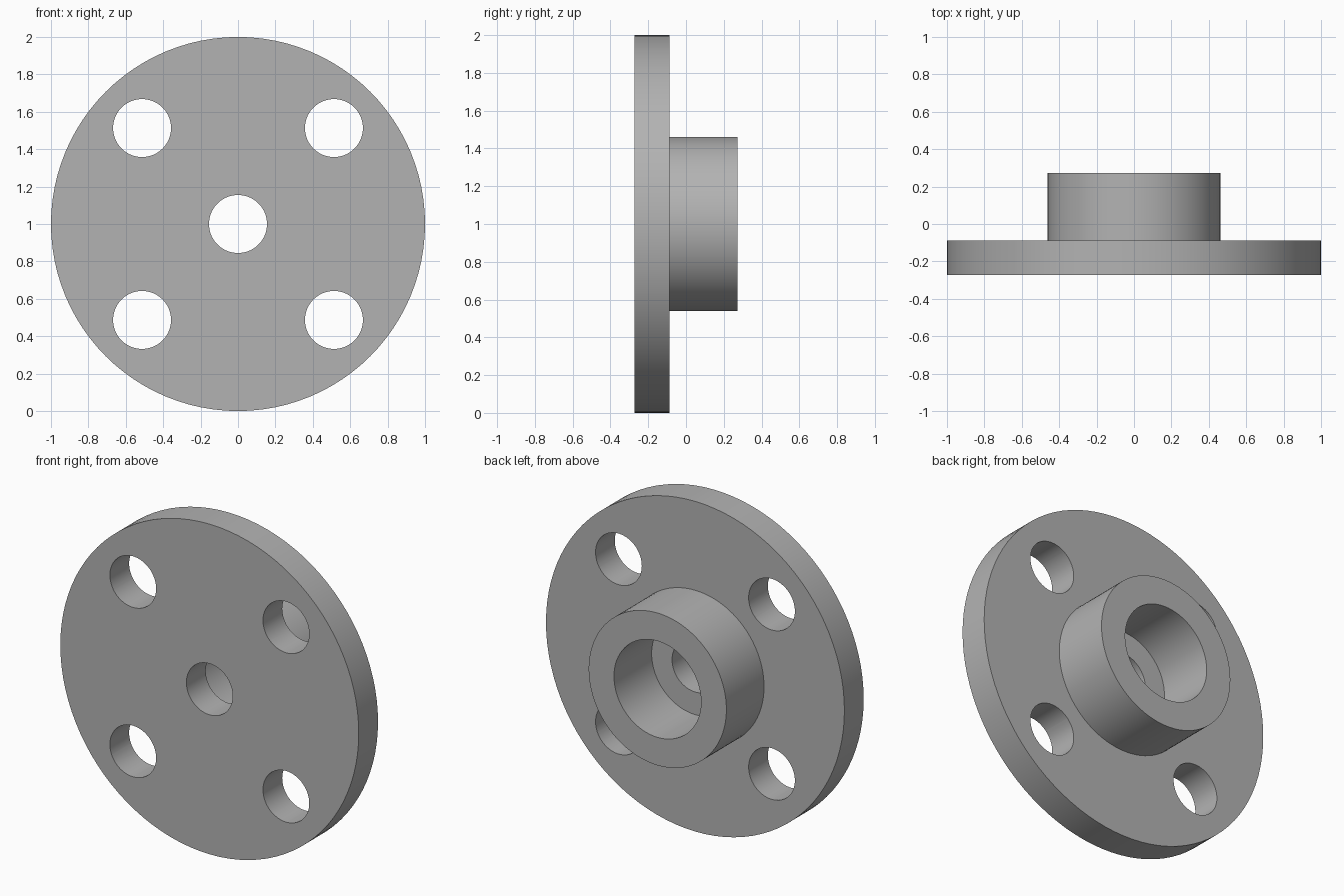
import bpy, bmesh, math
from mathutils import Matrix, Vector

if "Cube" in bpy.data.objects:
    bpy.data.objects.remove(bpy.data.objects["Cube"])

SEG = 96
Y_FRONT, Y_STEP, Y_BACK = -0.2725, -0.088, 0.2725
R_FLANGE, R_HUB, R_BORE, R_HOLE = 1.0, 0.4615, 0.292, 0.155
BOLT = 0.513

grey = bpy.data.materials.new("steel_grey")
grey.diffuse_color = (0.45, 0.45, 0.45, 1)
grey.use_nodes = True
grey.node_tree.nodes["Principled BSDF"].inputs["Base Color"].default_value = grey.diffuse_color


def new_object(name, bm):
    bmesh.ops.recalc_face_normals(bm, faces=bm.faces)
    mesh = bpy.data.meshes.new(name)
    bm.to_mesh(mesh)
    bm.free()
    mesh.materials.append(grey)
    obj = bpy.data.objects.new(name, mesh)
    bpy.context.collection.objects.link(obj)
    return obj


# Flange, hub and stepped bore: closed (radius, y) profile turned about the y axis
profile = [(R_HOLE, Y_FRONT), (R_FLANGE, Y_FRONT), (R_FLANGE, Y_STEP), (R_HUB, Y_STEP),
           (R_HUB, Y_BACK), (R_BORE, Y_BACK), (R_BORE, Y_STEP), (R_HOLE, Y_STEP)]
bm = bmesh.new()
verts = [bm.verts.new((r, y, 1)) for r, y in profile]
edges = [bm.edges.new((verts[i], verts[(i + 1) % len(verts)])) for i in range(len(verts))]
bmesh.ops.spin(bm, geom=verts + edges, cent=(0, 0, 1), axis=(0, 1, 0),
               angle=math.tau, steps=SEG, use_merge=True)
bmesh.ops.remove_doubles(bm, verts=bm.verts, dist=1e-5)
flange = new_object("hub_flange", bm)

# Four bolt holes cut through the plate
bm = bmesh.new()
for sx in (-1, 1):
    for sz in (-1, 1):
        place = (Matrix.Translation(Vector((sx * BOLT, (Y_FRONT + Y_STEP) / 2, 1 + sz * BOLT)))
                 @ Matrix.Rotation(math.pi / 2, 4, 'X'))
        bmesh.ops.create_cone(bm, cap_ends=True, segments=64, radius1=R_HOLE,
                              radius2=R_HOLE, depth=0.4, matrix=place)
cutter = new_object("bolt_hole_cutter", bm)
cutter.hide_render = True
cutter.hide_set(True)

cut = flange.modifiers.new("bolt_holes", 'BOOLEAN')
cut.operation = 'DIFFERENCE'
cut.solver = 'EXACT'
cut.object = cutter

# Bake the cut, then smooth the round walls and keep the rims sharp
bpy.context.view_layer.objects.active = flange
flange.select_set(True)
bpy.ops.object.modifier_apply(modifier=cut.name)
bpy.data.objects.remove(cutter)
bpy.ops.object.shade_smooth_by_angle(angle=math.radians(30))
